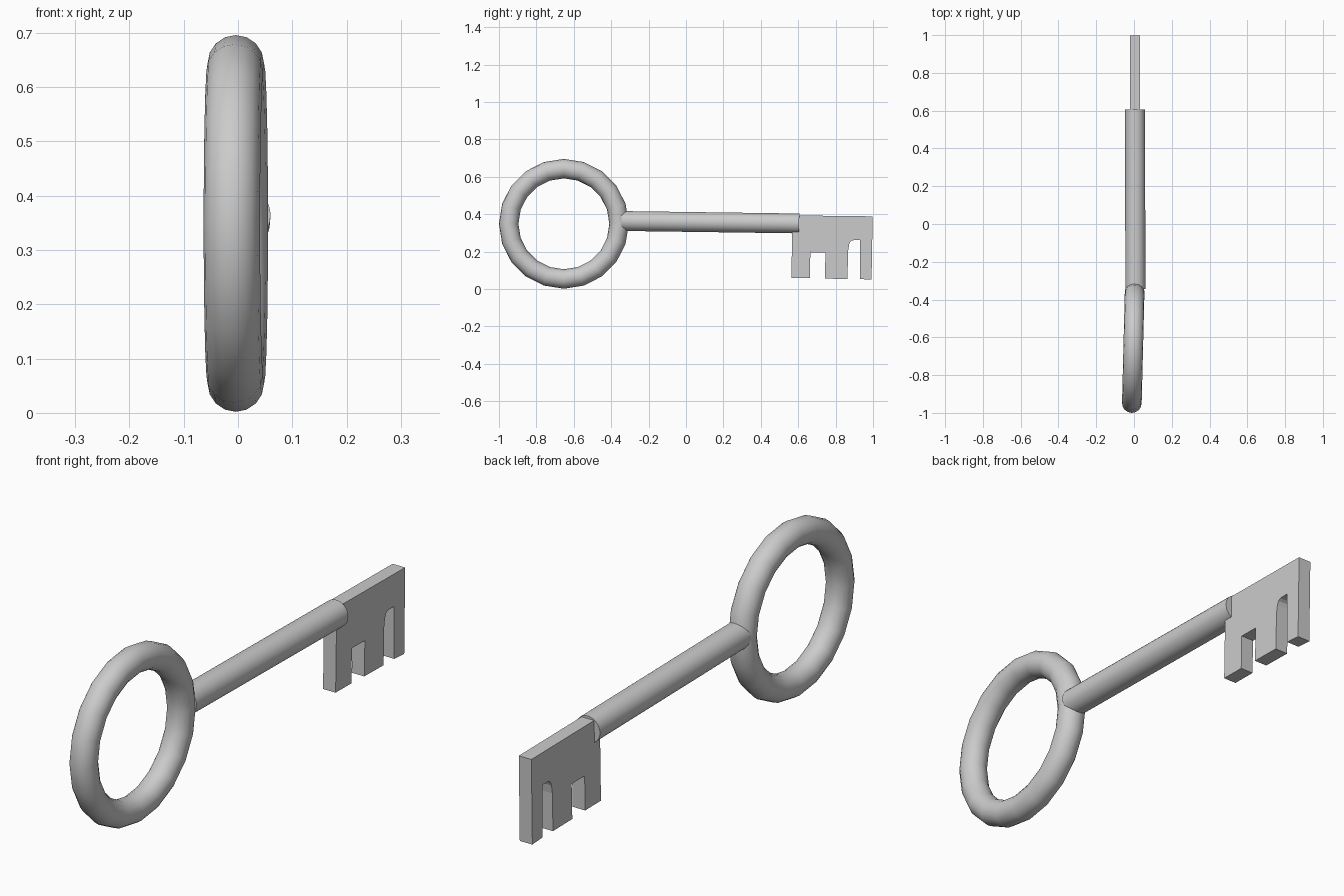
import bpy, bmesh
from math import radians, atan
from mathutils import Vector

if "Cube" in bpy.data.objects:
    bpy.data.objects.remove(bpy.data.objects["Cube"])


def smooth(obj, angle=40):
    bpy.ops.object.select_all(action='DESELECT')
    obj.select_set(True)
    bpy.context.view_layer.objects.active = obj
    bpy.ops.object.shade_smooth_by_angle(angle=radians(angle))


# Bow: ring lying in the YZ plane, turned very slightly about z
bpy.ops.mesh.primitive_torus_add(
    major_segments=20, minor_segments=16, major_radius=0.295, minor_radius=0.052,
    location=(-0.004, -0.653, 0.349), rotation=(0, radians(90), -atan(0.025)))
bow = bpy.context.object
bow.name = "bow_ring"
smooth(bow)

# Shaft: rod with a slight downward slope
start, end = Vector((0.007, -0.345, 0.364)), Vector((0.006, 0.605, 0.351))
axis = end - start
bpy.ops.mesh.primitive_cylinder_add(
    vertices=32, radius=0.053, depth=axis.length, location=(start + end) / 2,
    rotation=axis.to_track_quat('Z', 'Y').to_euler())
shaft = bpy.context.object
shaft.name = "shaft"
smooth(shaft)

# Bit: notched (y, z) profile extruded across x
profile = [
    (0.57, 0.394), (0.563, 0.06),
    (0.662, 0.059), (0.665, 0.197), (0.746, 0.196), (0.742, 0.056),
    (0.863, 0.054), (0.867, 0.205), (0.872, 0.238), (0.879, 0.254), (0.890, 0.261),
    (0.929, 0.262), (0.929, 0.054),
    (0.992, 0.05), (0.998, 0.389)]
x0, x1 = -0.022, 0.033
bm = bmesh.new()
face = bm.faces.new([bm.verts.new((x0, y, z)) for y, z in profile])
side = bmesh.ops.extrude_face_region(bm, geom=[face])
bmesh.ops.translate(bm, vec=(x1 - x0, 0, 0),
                    verts=[g for g in side["geom"] if isinstance(g, bmesh.types.BMVert)])
bmesh.ops.recalc_face_normals(bm, faces=bm.faces)
mesh = bpy.data.meshes.new("bit")
bm.to_mesh(mesh)
bm.free()
bit = bpy.data.objects.new("bit", mesh)
bpy.context.collection.objects.link(bit)
